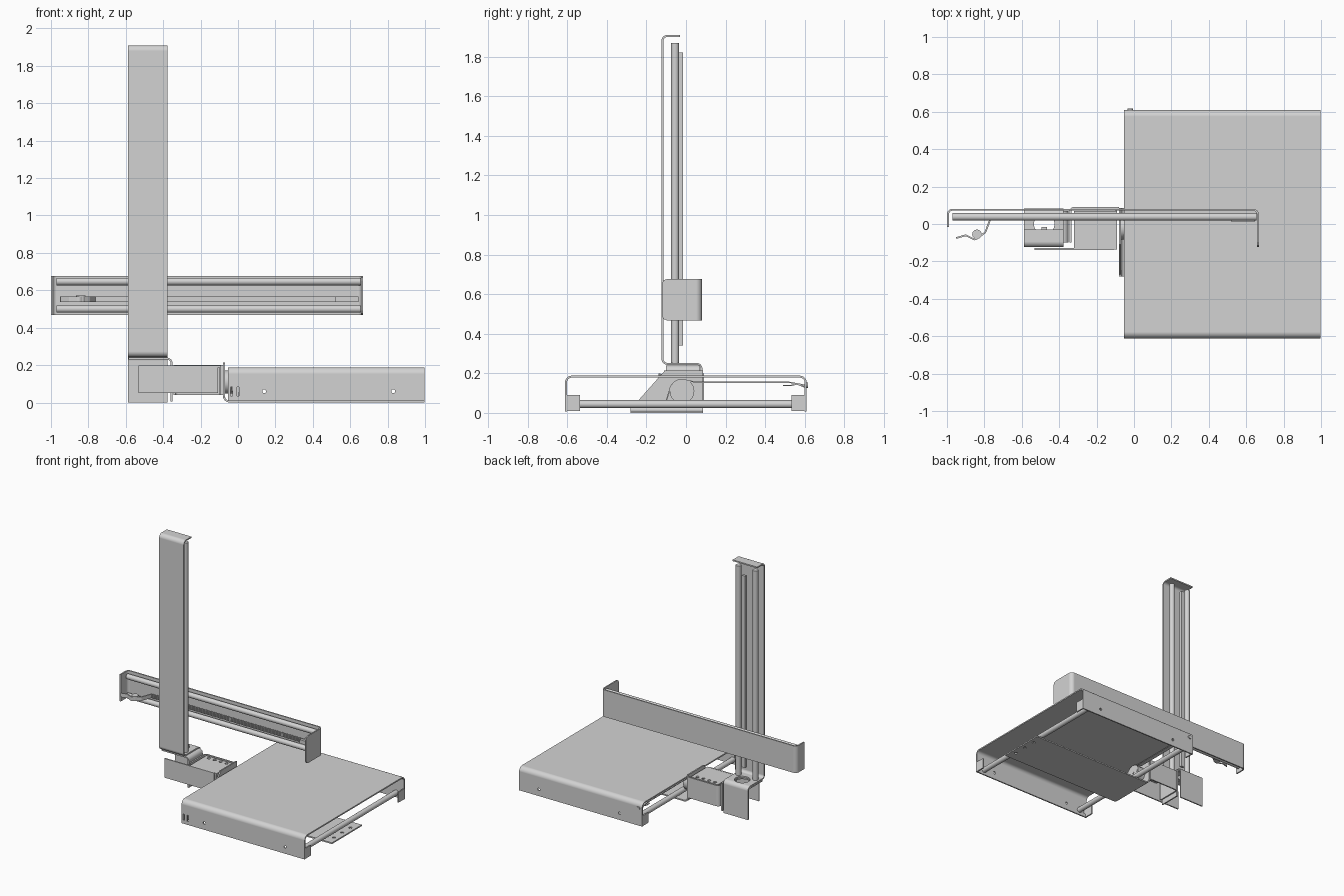
import bpy, bmesh, math
from mathutils import Vector, Matrix

if "Cube" in bpy.data.objects:
    bpy.data.objects.remove(bpy.data.objects["Cube"])

gray = bpy.data.materials.new("sheet_gray")
gray.diffuse_color = (0.65, 0.65, 0.65, 1)
gray.use_nodes = True
gray.node_tree.nodes["Principled BSDF"].inputs["Base Color"].default_value = gray.diffuse_color


def smooth(ob):
    bpy.context.view_layer.objects.active = ob
    bpy.ops.object.select_all(action='DESELECT')
    ob.select_set(True)
    bpy.ops.object.shade_smooth_by_angle(angle=math.radians(35))


def finish(name, bm):
    bmesh.ops.recalc_face_normals(bm, faces=bm.faces)
    me = bpy.data.meshes.new(name)
    bm.to_mesh(me)
    bm.free()
    ob = bpy.data.objects.new(name, me)
    bpy.context.collection.objects.link(ob)
    me.materials.append(gray)
    smooth(ob)
    return ob


def box(name, lo, hi):
    bm = bmesh.new()
    bmesh.ops.create_cube(bm, size=1)
    for v in bm.verts:
        v.co = [(lo[i] + hi[i]) / 2 + v.co[i] * (hi[i] - lo[i]) for i in range(3)]
    return finish(name, bm)


def rod(name, a, b, r, seg=24):
    a, b = Vector(a), Vector(b)
    bm = bmesh.new()
    rot = (b - a).to_track_quat('Z', 'Y').to_matrix().to_4x4()
    bmesh.ops.create_cone(bm, cap_ends=True, segments=seg, radius1=r, radius2=r,
                          depth=(b - a).length, matrix=Matrix.Translation((a + b) / 2) @ rot)
    return finish(name, bm)


def place(axis, p, w):
    c = list(p)
    c.insert(axis, w)
    return c


def fillet(pts, r):
    out = [Vector(pts[0])]
    for p, q, s in zip(pts, pts[1:], pts[2:]):
        p, q, s = Vector(p), Vector(q), Vector(s)
        u, v = (p - q).normalized(), (s - q).normalized()
        half = u.angle(v) / 2
        d = r / math.tan(half)
        c = q + (u + v).normalized() * r / math.sin(half)
        a, b = q + u * d - c, q + v * d - c
        for i in range(9):
            out.append(c + a.lerp(b, i / 8).normalized() * r)
    return out + [Vector(pts[-1])]


def bent(name, pts, r, axis, w0, w1, th=0.01):
    """Folded strip: 2D path with rounded bends, swept along one axis."""
    path = fillet(pts, r)
    bm = bmesh.new()
    rings = []
    for i, p in enumerate(path):
        d = (path[min(i + 1, len(path) - 1)] - path[max(i - 1, 0)]).normalized()
        n = Vector((-d.y, d.x)) * th / 2
        rings.append([bm.verts.new(place(axis, q, w))
                      for q, w in ((p + n, w0), (p + n, w1), (p - n, w1), (p - n, w0))])
    for a, b in zip(rings, rings[1:]):
        for k in range(4):
            bm.faces.new((a[k], a[(k + 1) % 4], b[(k + 1) % 4], b[k]))
    bm.faces.new(rings[0])
    bm.faces.new(rings[-1])
    ob = finish(name, bm)
    flatten(ob)
    return ob


def flatten(ob):
    """Large flat faces keep their own normal next to the bends."""
    m = ob.modifiers.new("flat_normals", 'WEIGHTED_NORMAL')
    m.keep_sharp, m.weight = True, 100


def prism(name, pts, axis, w0, w1):
    bm = bmesh.new()
    f = bm.faces.new([bm.verts.new(place(axis, p, w0)) for p in pts])
    g = bmesh.ops.extrude_face_region(bm, geom=[f])["geom"]
    off = Vector(place(axis, (0, 0), w1 - w0))
    bmesh.ops.translate(bm, vec=off, verts=[v for v in g if isinstance(v, bmesh.types.BMVert)])
    return finish(name, bm)


def cut(ob, *cutters):
    ob.modifiers.clear()
    for c in cutters:
        m = ob.modifiers.new("cut", 'BOOLEAN')
        m.operation, m.object, m.solver = 'DIFFERENCE', c, 'EXACT'
        bpy.context.view_layer.objects.active = ob
        bpy.ops.object.modifier_apply(modifier=m.name)
        bpy.data.objects.remove(c)
    smooth(ob)
    flatten(ob)


# Bed cover: folded sheet with screw holes, slots and corner tabs
bed = bent("bed_cover", [(-0.607, 0.008), (-0.607, 0.183), (0.605, 0.183), (0.605, 0.008)],
           0.03, 0, -0.053, 0.998)
cut(bed, *[rod("hole_cutter", (x, y - 0.03, 0.06), (x, y + 0.03, 0.06), 0.01)
           for x in (0.14, 0.83) for y in (-0.607, 0.605)],
    *[box("slot_cutter", (x - 0.006, -0.64, 0.035), (x + 0.006, -0.58, 0.082))
      for x in (-0.035, 0.0)])
for x in (-0.048, 0.993):
    for y0 in (-0.61, 0.533):
        box("bed_corner_tab", (x - 0.005, y0, 0.01), (x + 0.005, y0 + 0.075, 0.09))

# Bed guide rods and drive belt
for x in (0.02, 0.93):
    rod("bed_rod", (x, -0.6, 0.044), (x, 0.6, 0.044), 0.02)
bent("bed_belt", [(-0.1, 0.06), (-0.075, 0.14), (-0.02, 0.168), (0.05, 0.155), (0.52, 0.155),
                  (0.6, 0.14)], 0.02, 0, -0.035, -0.005, 0.006)
bent("bed_belt_tail", [(0.49, 0.138), (0.53, 0.138), (0.56, 0.146), (0.6, 0.13)],
     0.01, 0, -0.035, -0.005, 0.006)
rod("bed_belt_bolt", (-0.02, 0.6, 0.14), (-0.02, 0.617, 0.14), 0.014)

# L-shaped base bracket with sloped gusset
base = bent("base_bracket", [(-0.075, 0.215), (-0.075, 0.005), (0.998, 0.005)], 0.03, 1, -0.28, 0.085)
cut(base, prism("gusset_cutter", [(-0.29, 0.03), (-0.27, 0.03), (-0.11, 0.21), (-0.11, 0.3), (-0.29, 0.3)],
                0, -0.2, -0.02),
    *[rod("hole_cutter", (0.96, y, -0.02), (0.96, y, 0.03), 0.012) for y in (-0.2, -0.1, 0.0)])
rod("bed_pulley", (-0.07, -0.02, 0.11), (-0.005, -0.02, 0.11), 0.062, 32)
for y in (-0.075, -0.02, 0.035):
    rod("pulley_screw", (-0.01, y * 0.8, 0.11), (0.0, y * 0.8, 0.11), 0.009, 12)

# Motor housing between bed and tower
bent("motor_back_plate", [(-0.34, -0.1), (-0.34, 0.086), (-0.08, 0.086)], 0.02, 2, 0.04, 0.2)
top = box("motor_top_plate", (-0.32, -0.135, 0.187), (-0.09, 0.07, 0.197))
cut(top, *[rod("hole_cutter", (x, 0.045, 0.17), (x, 0.045, 0.22), 0.012)
           for x in (-0.28, -0.23, -0.18, -0.13)])
box("motor_front_plate", (-0.532, -0.138, 0.05), (-0.108, -0.128, 0.198))
box("motor_side_plate", (-0.1, -0.135, 0.04), (-0.09, 0.085, 0.187))

# Tower cover: one folded strip from top lip down to the rear foot
tower = bent("tower_cover", [(-0.03, 1.905), (-0.119, 1.905), (-0.119, 0.248), (0.078, 0.248), (0.078, 0.0)],
             0.025, 0, -0.587, -0.377)
shoulder = bent("tower_base_bracket", [(-0.585, 0.235), (-0.355, 0.235), (-0.355, 0.005)],
                0.025, 1, -0.1, 0.07)
for ob in (tower, shoulder):
    cut(ob, rod("hole_cutter", (-0.48, 0.0, 0.2), (-0.48, 0.0, 0.29), 0.055, 32))

# Tower guide rods and belt
for x in (-0.555, -0.41):
    rod("tower_rod", (x, -0.055, 0.245), (x, -0.055, 1.87), 0.02)
box("tower_belt", (-0.495, -0.035, 0.34), (-0.465, -0.015, 1.82))

# Cross arm: folded cover with a short and a long end flange
arm = bent("arm_cover", [(-0.995, -0.015), (-0.995, 0.076), (0.662, 0.076), (0.662, -0.122)],
           0.025, 2, 0.468, 0.676)
cut(arm, *[prism("corner_cutter", [(-0.14, z - s * 0.01), (-0.097, z - s * 0.01), (-0.097, z),
                                   (-0.115, z + s * 0.007), (-0.122, z + s * 0.025),
                                   (-0.14, z + s * 0.025)], 0, 0.6, 0.7)
           for z, s in ((0.468, 1), (0.676, -1))])
for z in (0.5, 0.647):
    rod("arm_rod", (-0.97, 0.038, z), (0.655, 0.038, z), 0.02)

# Arm belt with teeth, clamp, loose tail and idler
box("arm_belt", (-0.77, 0.034, 0.538), (0.645, 0.04, 0.568))
tooth = box("arm_belt_teeth", (-0.768, 0.028, 0.538), (-0.762, 0.034, 0.568))
arr = tooth.modifiers.new("row", 'ARRAY')
arr.use_relative_offset, arr.use_constant_offset = False, True
arr.count, arr.constant_offset_displace = 108, (0.012, 0, 0)
box("belt_clamp", (0.52, 0.01, 0.538), (0.645, 0.03, 0.568))
bent("arm_belt_tail", [(-0.765, 0.035), (-0.795, -0.045), (-0.85, -0.085), (-0.9, -0.06), (-0.95, -0.075)],
     0.015, 2, 0.538, 0.568, 0.009)
rod("arm_idler", (-0.84, -0.055, 0.538), (-0.84, -0.055, 0.573), 0.025)
